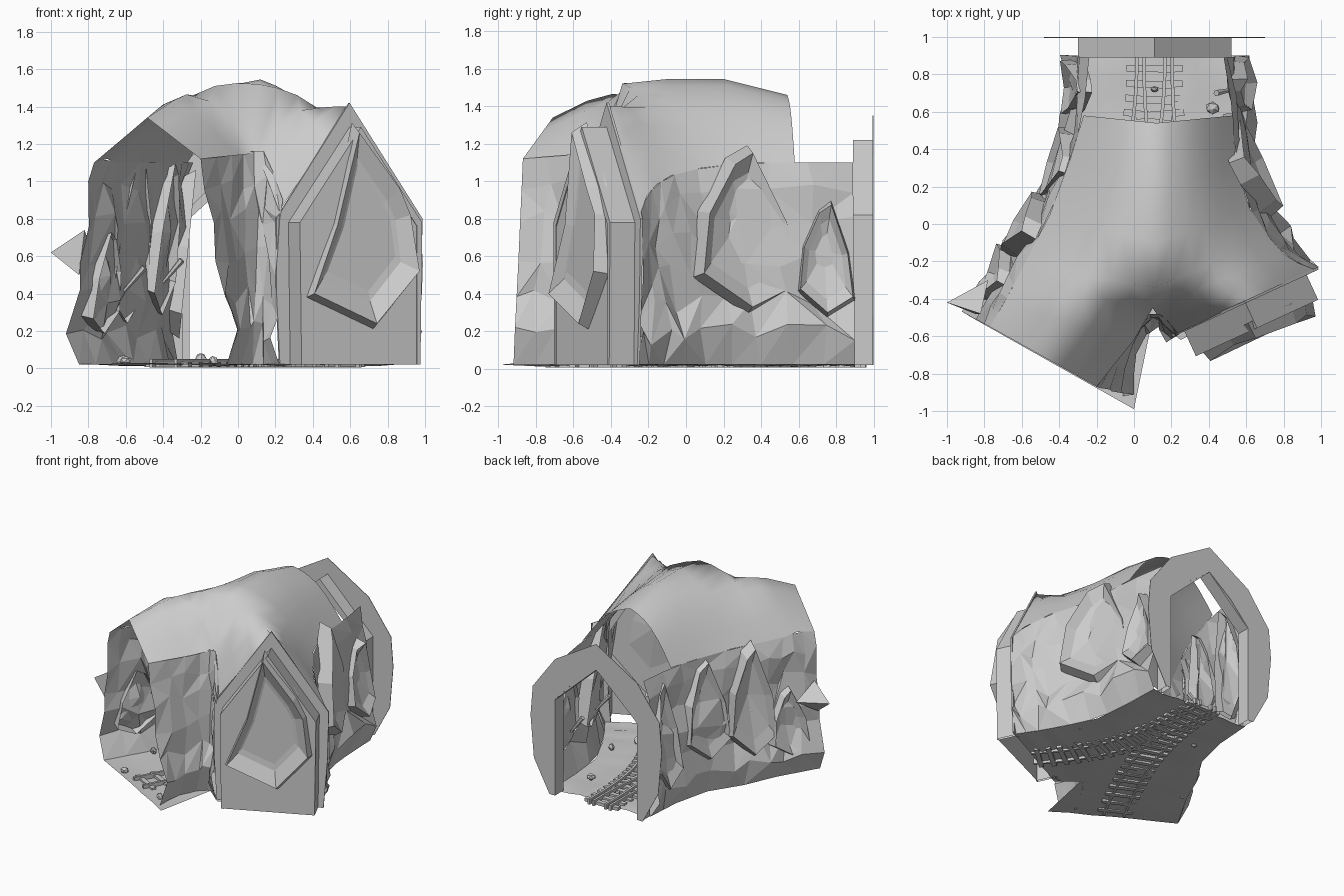
import bpy, bmesh, math, random
from mathutils import Vector as V

if "Cube" in bpy.data.objects:
    bpy.data.objects.remove(bpy.data.objects["Cube"])
random.seed(4)


def obj(name, verts, faces, smooth=False):
    me = bpy.data.meshes.new(name)
    me.from_pydata([tuple(v) for v in verts], [], faces)
    bm = bmesh.new()
    bm.from_mesh(me)
    bmesh.ops.remove_doubles(bm, verts=bm.verts, dist=0.0005)
    bmesh.ops.recalc_face_normals(bm, faces=bm.faces)
    bm.to_mesh(me)
    bm.free()
    o = bpy.data.objects.new(name, me)
    bpy.context.collection.objects.link(o)
    if smooth:
        for p in me.polygons:
            p.use_smooth = True
    return o


def skin(rows, tri=False, closed=False):
    n = len(rows[0])
    verts = [v for r in rows for v in r]
    faces = []
    for i in range(len(rows) - 1):
        for j in range(n if closed else n - 1):
            k = (j + 1) % n
            a, b, c, d = i*n + j, i*n + k, (i+1)*n + k, (i+1)*n + j
            if tri:
                faces += [(a, b, c), (a, c, d)] if random.random() < .5 else [(a, b, d), (b, c, d)]
            else:
                faces.append((a, b, c, d))
    if closed:
        faces += [tuple(range(n)), tuple(range(len(verts) - n, len(verts)))]
    return verts, faces


def along(pts, t):
    pts = [V(p) for p in pts]
    x = t * (len(pts) - 1)
    i = min(int(x), len(pts) - 2)
    return pts[i].lerp(pts[i + 1], x - i)


# Shared plan lines: roof edges, central ridge splitting into the two forks
L = [(-.27, .58, 1.1), (-.34, .35, 1.1), (-.45, .05, 1.1), (-.59, -.22, 1.1), (-.65, -.34, 1.1),
     (-.7, -.43, 1.12), (-.77, -.55, 1.1)]
R = [(.53, .58, 1.1), (.54, .33, 1.1), (.62, .08, 1.07), (.73, -.08, 1.03), (.8, -.16, .98),
     (.88, -.21, .92), (.97, -.245, .82)]
M = [(.12, .54, 1.46), (.12, .2, 1.545), (.12, -.1, 1.545), (.11, -.34, 1.52), (.1, -.45, 1.15)]
ML = M + [(.0, -.62, 1.14), (-.2, -.87, 1.12)]
MR = M + [(.16, -.54, 1.0), (.22, -.59, .84)]

# Smooth vaulted roof, one loft per fork; the fork ends become pointed
def vault(a, b, hs, n=6):
    rows = []
    for i, (p, q, h) in enumerate(zip(a, b, hs)):
        point = max(0, (i - 4) / 2)
        row = []
        for j in range(n + 1):
            u = j / n
            s = math.sin(math.pi*u)*(1 - point) + (1 - abs(2*u - 1))*point
            row.append(V(p).lerp(V(q), u) + V((0, 0, h*s)))
        rows.append(row)
    return rows

v1, f1 = skin(vault(L, ML, [.08, .1, .11, .15, .34, .3, .23]))
v2, f2 = skin(vault(R, MR, [.08, .08, .09, .12, .33, .44, .57]))
obj("vaulted_roof", v1 + v2, f1 + [tuple(i + len(v1) for i in f) for f in f2], True)

# Floor, following the wall feet
FL = [(-.31, .9), (-.33, .6), (-.4, .3), (-.56, .05), (-.67, -.2), (-.85, -.51)]
FR = [(.56, .9), (.57, .6), (.6, .3), (.72, .05), (.83, -.14), (.92, -.27)]
FM = [(.1, .9), (.1, .55), (.1, .15), (.1, -.2), (.1, -.5)]
FML, FMR = FM + [(0, -.99)], FM + [(.25, -.62)]
vs, fs = [], []
for a, b in ((FL, FML), (FR, FMR)):
    rows = []
    for i in range(16):
        p, q = along(a, i/15), along(b, i/15)
        rows.append([(*p.lerp(q, j/6), .022 + (random.uniform(-.012, .008) if 0 < j < 6 else 0)) for j in range(7)])
    v, f = skin(rows)
    fs += [tuple(k + len(vs) for k in g) for g in f]
    vs += v
obj("tunnel_floor", vs, fs, True)

# Faceted rock walls between foot line and roof line
def wall(name, foot, top, sign, cols, amp):
    profile = [(0, 0), (.16, .07), (.33, .02), (.52, .03), (.7, .02), (.86, .015), (1, 0)]
    rows = []
    for i in range(cols + 1):
        t = i / cols
        p, q = along(foot, t), along(top, t)
        d = along(foot, min(1, t + .04)) - along(foot, max(0, t - .04))
        d.normalize()
        out = V((d.y, -d.x, 0)) * sign
        col = []
        for w, bulge in profile:
            pt = V((p.x, p.y, .022)).lerp(q, w) + out * bulge
            if 0 < w < 1:
                pt += out * random.uniform(-amp, amp)
                if 0 < i < cols:
                    pt += V((d.x, d.y, 0)) * random.uniform(-.03, .03)
                pt.z += random.uniform(-.05, .05)
            col.append(pt)
        rows.append(col)
    return obj(name, *skin(rows, tri=True))

wall("left_rock_wall", FL, [(-.24, .89, 1.1)] + L, 1, 10, .03)
wall("right_rock_wall", FR, [(.48, .89, 1.1)] + R, -1, 9, .022)
wall("dividing_rock_wall", [(-.06, -.92), (-.06, -.72), (.05, -.5), (.15, -.5), (.22, -.6)],
     [(-.2, -.87, 1.12), (-.05, -.64, 1.15), (.06, -.48, 1.16), (.15, -.48, 1.16), (.24, -.59, .9)], 1, 7, .02)

# Hollow leaf-shaped outcrops: raised rim, sunken middle
def outcrop(name, centre, out, pts, rise, lean=0.0):
    n = V((out[0], out[1], 0)).normalized()
    u = V((-n.y, n.x, 0))
    c = V(centre)
    def put(s, z, h):
        return c + u*s + V((0, 0, z)) + n*(h - lean*z)
    rings = [[put(s*k, z*k, h) for s, z in pts] for k, h in ((1.1, -.04), (1, rise), (.75, rise*.1))]
    for p in rings[1]:
        p += n * random.uniform(-.5, .4) * rise
    m = len(pts)
    v = [p for r in rings for p in r] + [put(0, .05, -.04)]
    f = [(r*m + i, r*m + (i+1) % m, (r+1)*m + (i+1) % m, (r+1)*m + i) for r in (0, 1) for i in range(m)]
    f += [(2*m + i, 2*m + (i+1) % m, 3*m) for i in range(m)]
    obj(name, v, f)

leaf = [(-.24, -.22), (.02, -.4), (.27, -.28), (.22, .05), (.06, .42), (-.05, .36), (-.2, .1)]
def scaled(k, h):
    return [(s*k, z*h) for s, z in leaf]

outcrop("right_wall_outcrop", (.62, .3, .73), (.9, .42), scaled(1.08, 1), .055, .11)
outcrop("right_wall_rear_outcrop", (.57, .74, .58), (1, .05), scaled(.55, .7), .05, .1)
outcrop("left_wall_rear_outcrop", (-.31, .74, .6), (-1, 0), scaled(.55, 1), .05, .1)
outcrop("left_wall_outcrop", (-.4, .33, .68), (-.95, .25), scaled(.75, .9), .04, .1)
outcrop("left_wall_mid_outcrop", (-.58, .0, .68), (-.85, .45), scaled(.7, 1), .05, .1)
outcrop("left_wall_low_outcrop", (-.72, -.27, .45), (-.9, .4), scaled(.6, .6), .05, .1)
# Corner spike at the open mouth
obj("mouth_corner_spike", [(-1, -.42, .62), (-.82, -.48, .74), (-.85, -.48, .5), (-.78, -.3, .62)],
    [(0, 1, 2), (0, 2, 3), (0, 3, 1), (1, 2, 3)])

# Pointed tunnel frames with a thin flange
def arch(hw, shoulder, apex, foot):
    return [(-foot, .02), (-hw, shoulder), (0, apex), (hw, shoulder), (foot, .02)]

def frame(name, origin, out, outer, inner, d0, d1):
    n = V((out[0], out[1], 0)).normalized()
    u = V((-n.y, n.x, 0))
    o = V(origin)
    rows = [[o + u*s + n*d + V((0, 0, z)) for s, z in prof]
            for prof, d in ((outer, d0), (outer, d1), (inner, d1), (inner, d0), (outer, d0))]
    obj(name, *skin(rows))
    return lambda s, z, d: o + u*s + n*d + V((0, 0, z))

frame("rear_frame", (.11, .89, 0), (0, 1), arch(.41, .82, 1.22, .41), arch(.37, .8, 1.14, .37), 0, .105)
half_out = [(.42, .02), (.56, .28), (.59, .62), (.57, .86), (.37, 1.13)]
half_in = [(.37, .02), (.37, .3), (.37, .6), (.37, .8), (.2, .985)]
def mirrored(half, apex):
    return [(-s, z) for s, z in half] + [(0, apex)] + half[::-1]
frame("rear_flange", (.11, .995, 0), (0, 1), mirrored(half_out, 1.35), mirrored(half_in, 1.14), 0, .004)

N = (.42, -.91)
O = (.595, -.42, 0)
fork = frame("fork_frame", O, N, arch(.36, .78, 1.29, .35), arch(.33, .76, 1.24, .33), 0, .15)
fl_out = [(-.41, .02), (-.43, .4), (-.43, .8), (0, 1.42), (.43, .8), (.42, .4), (.39, .02)]
frame("fork_flange", O, N, fl_out, [(s*.8, z*.9 if z > .1 else z) for s, z in fl_out], -.01, .004)
# Closed end of the right fork with its rocky hollow
obj("fork_end_wall", [fork(s, z, .145) for s, z in arch(.345, .77, 1.27, .345)], [(0, 1, 2, 3, 4)])
outcrop("fork_end_outcrop", fork(.0, .72, .145), N,
        [(-.3, -.32), (.07, -.48), (.31, -.2), (.27, .1), (.2, .24), (-.03, .54), (-.15, .05)], .06)

# Branching track: two rails and sleepers per branch
def track(name, a, b, c, d):
    a, b, c, d = V(a), V(b), V(c), V(d)
    def pos(t):
        s = 1 - t
        return a*s**3 + b*3*s*s*t + c*3*s*t*t + d*t**3
    def side(t):
        e = pos(min(1, t + .01)) - pos(max(0, t - .01))
        return V((e.y, -e.x)).normalized()
    for g, tag in ((-.075, "left"), (.075, "right")):
        rows = []
        for i in range(25):
            p, s = pos(i/24), side(i/24)
            rows.append([(*(p + s*(g + w)), z) for w, z in ((-.009, .006), (.009, .006), (.009, .05), (-.009, .05))])
        obj(f"{name}_{tag}_rail", *skin(rows, closed=True))
    vs, fs = [], []
    for i in range(19):
        t = (i + .5) / 19
        p, s = pos(t), side(t)
        f = V((-s.y, s.x)) * .018
        rows = [[(*(p + s*w + f*k), z) for k, z in ((-1, .008), (1, .008), (1, .034), (-1, .034))] for w in (-.13, .13)]
        v, q = skin(rows, closed=True)
        fs += [tuple(k + len(vs) for k in g) for g in q]
        vs += v
    obj(name + "_sleepers", vs, fs)

track("left_track", (.09, .96), (.1, .4), (-.02, .0), (-.4, -.71))
track("right_track", (.13, .96), (.12, .4), (.18, .0), (.6, -.45))

# Loose stones
for i, (x, y, r) in enumerate([(-.6, -.6, .03), (-.13, -.82, .025), (.11, .72, .02), (.42, .62, .035),
                               (-.2, .45, .035), (-.62, -.2, .03), (.5, -.1, .035), (.6, .1, .025)]):
    bpy.ops.mesh.primitive_ico_sphere_add(subdivisions=1, radius=r, location=(x, y, .03 + r*.4),
                                          rotation=(i, i*2, i*3))
    bpy.context.object.name = f"loose_stone_{i + 1}"
    bpy.context.object.scale = (1.2, 1, .8)

# Wall torches leaning inwards
for i, (p, q) in enumerate([((-.62, -.1, .4), (-.5, -.14, .54)), ((-.4, .3, .46), (-.3, .27, .58)),
                            ((.6, .3, .42), (.5, .27, .55)), ((.53, .72, .42), (.44, .7, .55))]):
    p, q = V(p), V(q)
    bpy.ops.mesh.primitive_cone_add(vertices=6, radius1=.009, radius2=.018, depth=(q - p).length, location=(p + q)/2)
    o = bpy.context.object
    o.rotation_euler = (q - p).to_track_quat('Z', 'Y').to_euler()
    o.name = f"wall_torch_{i + 1}"
